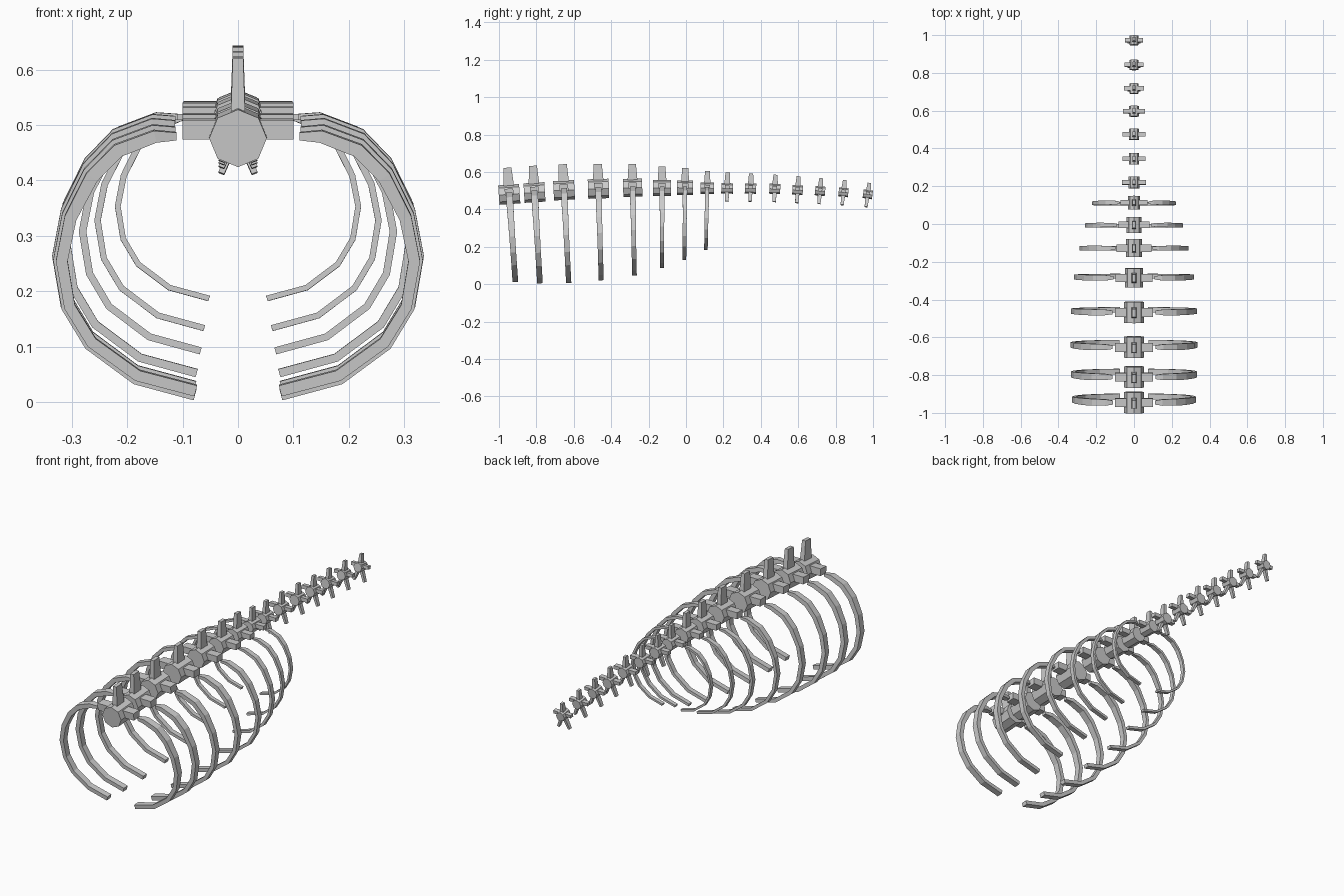
import bpy, bmesh, math
from mathutils import Vector, Matrix

# y, centre z, pitch, body radius, body length, bar reach, spine top z
SPINE = [
    (-0.945, 0.480, 0.07, 0.052, 0.112, 0.100, 0.623),
    (-0.810, 0.490, 0.06, 0.052, 0.112, 0.100, 0.633),
    (-0.652, 0.502, 0.05, 0.052, 0.112, 0.100, 0.641),
    (-0.468, 0.510, 0.03, 0.052, 0.112, 0.100, 0.643),
    (-0.285, 0.515, 0.02, 0.048, 0.102, 0.098, 0.642),
    (-0.128, 0.515, 0.00, 0.043, 0.095, 0.092, 0.630),
    (-0.005, 0.515, -0.01, 0.039, 0.085, 0.083, 0.622),
    (0.113, 0.513, -0.02, 0.031, 0.072, 0.071, 0.605),
    (0.220, 0.512, -0.03, 0.028, 0.062, 0.063, 0.596),
    (0.345, 0.511, -0.04, 0.027, 0.060, 0.061, 0.592),
    (0.475, 0.509, -0.05, 0.027, 0.058, 0.060, 0.585),
    (0.597, 0.503, -0.07, 0.026, 0.056, 0.057, 0.577),
    (0.717, 0.498, -0.09, 0.025, 0.054, 0.054, 0.567),
    (0.842, 0.491, -0.11, 0.024, 0.052, 0.051, 0.557),
    (0.972, 0.480, -0.14, 0.023, 0.050, 0.048, 0.542),
]
# widest x, lowest z, radial thickness, depth along y
RIBS = [
    (0.328, 0.010, 0.020, 0.030), (0.333, 0.003, 0.020, 0.030),
    (0.335, 0.005, 0.019, 0.028), (0.332, 0.020, 0.018, 0.027),
    (0.318, 0.045, 0.015, 0.025), (0.287, 0.086, 0.013, 0.022),
    (0.259, 0.128, 0.011, 0.020), (0.222, 0.182, 0.010, 0.019),
]
# rib curve: fraction of reach, fraction of drop, relative thickness
CURVE = [(0.35, 0.00, 0.7), (0.47, 0.00, 1.1), (0.68, 0.055, 1.2), (0.83, 0.16, 1.2),
         (0.95, 0.32, 1.1), (1.0, 0.49, 1.05), (0.955, 0.67, 1), (0.83, 0.81, 1),
         (0.57, 0.94, 1), (0.24, 1.0, 1)]


def finish(bm, name, matrix):
    bmesh.ops.recalc_face_normals(bm, faces=bm.faces)
    mesh = bpy.data.meshes.new(name)
    bm.to_mesh(mesh)
    bm.free()
    obj = bpy.data.objects.new(name, mesh)
    obj.matrix_world = matrix
    bpy.context.collection.objects.link(obj)
    return obj


def sweep(bm, rings):
    """Closed four-sided tube through a list of corner rings."""
    loops = [[bm.verts.new(p) for p in ring] for ring in rings]
    for a, b in zip(loops, loops[1:]):
        for i in range(4):
            j = (i + 1) % 4
            bm.faces.new((a[i], a[j], b[j], b[i]))
    bm.faces.new(loops[0])
    bm.faces.new(loops[-1])


def strip(bm, path, widths, depths):
    """Rectangular bar along a path in the xz plane."""
    rings = []
    for i, p in enumerate(path):
        t = (path[min(i + 1, len(path) - 1)] - path[max(i - 1, 0)]).normalized()
        n = Vector((-t.z, 0, t.x)) * widths[i] / 2
        d = Vector((0, depths[i] / 2, 0))
        rings.append((p - n - d, p + n - d, p + n + d, p - n + d))
    sweep(bm, rings)


for k, (y, z, pitch, r, length, reach, top) in enumerate(SPINE):
    place = Matrix.Translation((0, y, z)) @ Matrix.Rotation(pitch, 4, 'X')
    s = r / 0.052

    # vertebra body: eight-sided drum along y
    bm = bmesh.new()
    bmesh.ops.create_cone(bm, cap_ends=True, segments=8, radius1=r, radius2=r, depth=length,
                          matrix=Matrix.Rotation(math.pi / 2, 4, 'X'))
    finish(bm, f"vertebra_body_{k + 1}", place)

    # tapered upright process
    bm = bmesh.new()
    strip(bm, [Vector((0, 0, r * 0.7)), Vector((0, 0, top - z))],
          [0.026 * (0.4 + 0.6 * s), 0.019 * (0.4 + 0.6 * s)], [0.058 * s, 0.043 * s])
    finish(bm, f"upright_process_{k + 1}", place)

    # side bars
    bm = bmesh.new()
    for side in (-1, 1):
        strip(bm, [Vector((side * r * 0.6, 0, 0.013 * s)), Vector((side * reach, 0, 0.013 * s))],
              [0.035 * s] * 2, [0.046 * s] * 2)
    finish(bm, f"side_processes_{k + 1}", place)

    if k < len(RIBS):
        # pair of curved ribs
        wide, low, thick, depth = RIBS[k]
        wide -= thick / 2
        drop = z - low - thick / 2
        bm = bmesh.new()
        for side in (-1, 1):
            path = [Vector((side * u * wide, 0, -t * drop)) for u, t, w in CURVE]
            strip(bm, path, [thick * c[2] for c in CURVE],
                  [depth * c[2] for c in CURVE])
        finish(bm, f"ribs_{k + 1}", place)
    else:
        # splayed lower prongs of the tail
        bm = bmesh.new()
        for side in (-1, 1):
            strip(bm, [Vector((side * 0.008, 0, -0.014)), Vector((side * 0.030, 0, -0.068 - 0.014 * (s - 0.44)))],
                  [0.014, 0.011], [0.024 * s + 0.01, 0.018 * s + 0.008])
        finish(bm, f"tail_prongs_{k + 1}", place)
